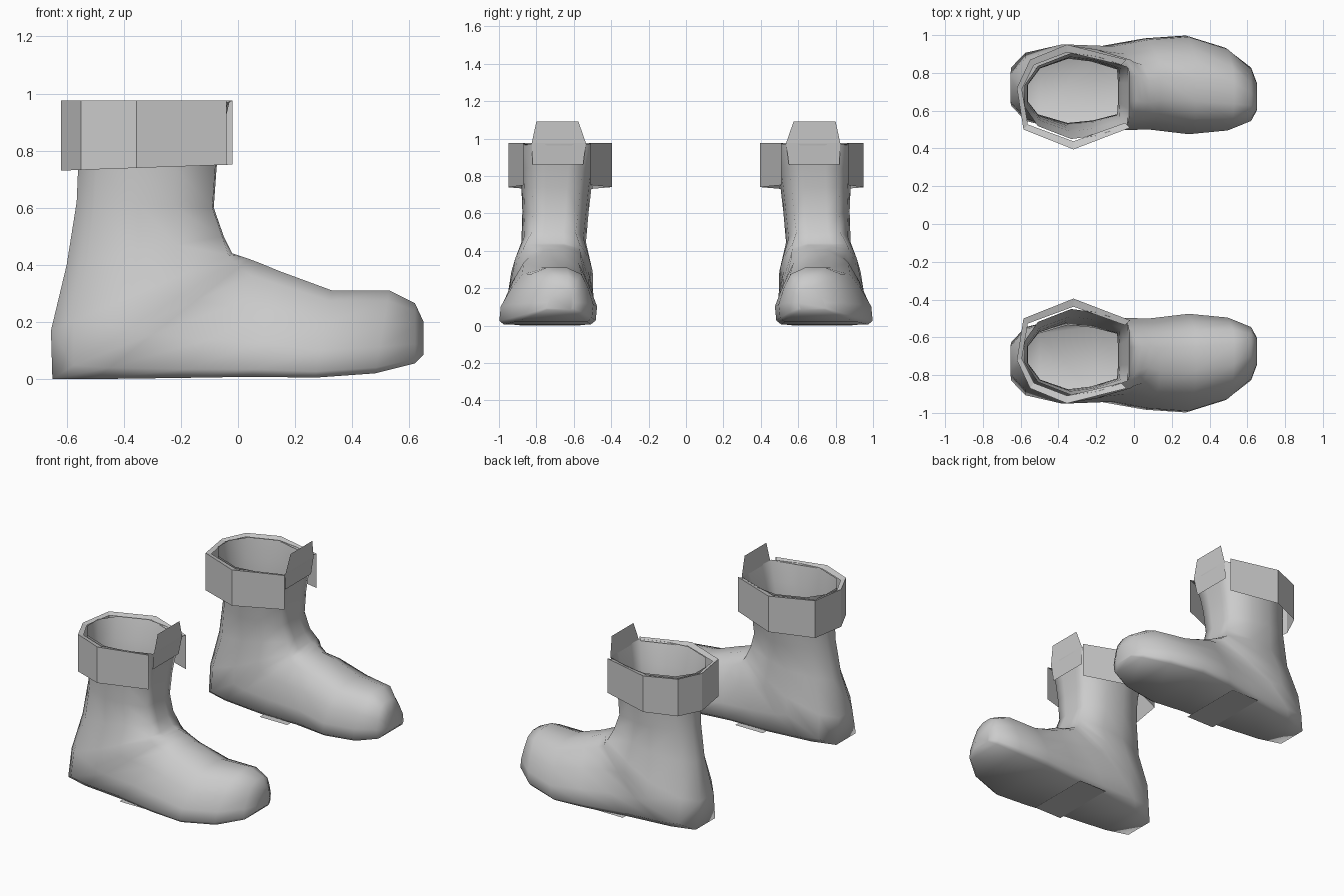
import bpy
import bmesh

cube = bpy.data.objects.get("Cube")
if cube:
    bpy.data.objects.remove(cube, do_unlink=True)

grey = bpy.data.materials.new("plain grey")
grey.use_nodes = True
COLOUR = (0.6, 0.6, 0.6, 1)
grey.diffuse_color = COLOUR
grey.node_tree.nodes["Principled BSDF"].inputs["Base Color"].default_value = COLOUR


def finish(bm, name, smooth=False):
    """Turn a bmesh into a mirrored pair of parts."""
    bmesh.ops.recalc_face_normals(bm, faces=bm.faces)
    for f in bm.faces:
        f.smooth = smooth
    mesh = bpy.data.meshes.new(name)
    bm.to_mesh(mesh)
    bm.free()
    mesh.materials.append(grey)
    ob = bpy.data.objects.new(name, mesh)
    bpy.context.collection.objects.link(ob)
    mirror = ob.modifiers.new("pair", "MIRROR")
    mirror.use_axis = (False, True, False)
    mirror.use_mirror_merge = False
    return ob


def bridge(bm, a, b, closed=True):
    n = len(a)
    for i in range(n if closed else n - 1):
        j = (i + 1) % n
        bm.faces.new((a[i], a[j], b[j], b[i]))


# Half sections as (distance from instep to sole, share of half width)
SHAFT = [(0, .3), (.01, .68), (.3, .92), (.55, 1), (.87, .7), (1, .25)]
FOOT = [(0, .25), (.12, .62), (.38, .83), (.68, 1), (.93, 1), (1, .9)]

# Sections swept from the opening round the heel to the toe:
# instep x z, sole x z, inner y, outer y, blend from shaft to foot
SECTIONS = [
    (-.03, .97, -.58, .97, .45, .905, 0),
    (-.06, .84, -.565, .84, .49, .885, 0),
    (-.075, .74, -.56, .74, .505, .88, 0),
    (-.085, .6, -.565, .62, .52, .875, 0),
    (-.05, .5, -.6, .4, .535, .88, 0),
    (-.02, .44, -.655, .17, .5, .935, .1),
    (.01, .43, -.65, 0, .5, .955, .3),
    (.04, .42, -.5, 0, .5, .955, .6),
    (.08, .405, -.2, .004, .505, .95, .9),
    (.14, .38, .05, .008, .51, .985, 1),
    (.33, .31, .27, .005, .485, 1, 1),
    (.53, .31, .48, .02, .505, .935, 1),
    (.62, .265, .62, .055, .555, .83, 1),
    (.65, .2, .65, .085, .61, .75, 1),
]


def section(bm, ax, az, bx, bz, y0, y1, k):
    mid, half = (y0 + y1) / 2, (y1 - y0) / 2
    right, left = [], []
    for (ts, ws), (tf, wf) in zip(SHAFT, FOOT):
        t, w = ts + (tf - ts) * k, ws + (wf - ws) * k
        x, z = ax + (bx - ax) * t, az + (bz - az) * t
        y = mid - .03 * k * (1 - t)
        right.append(bm.verts.new((x, y - w * half, z)))
        left.append(bm.verts.new((x, y + w * half, z)))
    return right + left[::-1]


# Boot shell, open at the top
bm = bmesh.new()
rings = [section(bm, *s) for s in SECTIONS]
for a, b in zip(rings, rings[1:]):
    bridge(bm, a, b)
bm.faces.new(rings[-1])
finish(bm, "boot_shell", smooth=True)

# Folded cuff, open at the front, with a narrow top rim
OUTLINE = [(-.02, .51), (-.32, .395), (-.585, .5), (-.62, .72),
           (-.55, .87), (-.355, .95), (-.04, .87)]
bm = bmesh.new()
low = [bm.verts.new((x, y, .73 + .035 * (x + .62))) for x, y in OUTLINE]
top = [bm.verts.new((x, y, .975)) for x, y in OUTLINE]
rim = [bm.verts.new((-.33 + (x + .33) * .91, .68 + (y - .68) * .85, .965))
       for x, y in OUTLINE]
bridge(bm, low, top, closed=False)
bridge(bm, top, rim, closed=False)
finish(bm, "cuff")

# Pull tab rising from the front of the opening
bm = bmesh.new()
tab = [[bm.verts.new(p) for p in ((x, y0, z), (x, y1, z))]
       for x, z, y0, y1 in [(-.045, .86, .55, .82), (-.03, .975, .535, .825),
                            (-.022, 1.09, .575, .8)]]
for a, b in zip(tab, tab[1:]):
    bridge(bm, a, b, closed=False)
bmesh.ops.solidify(bm, geom=bm.faces[:], thickness=.008)
finish(bm, "pull_tab")

# Flat strip under the arch
bm = bmesh.new()
bmesh.ops.create_grid(bm, x_segments=1, y_segments=1, size=.5)
for v in bm.verts:
    v.co = (-.1 + v.co.x * .2, .725 + v.co.y * .43, .001)
finish(bm, "arch_strip")
